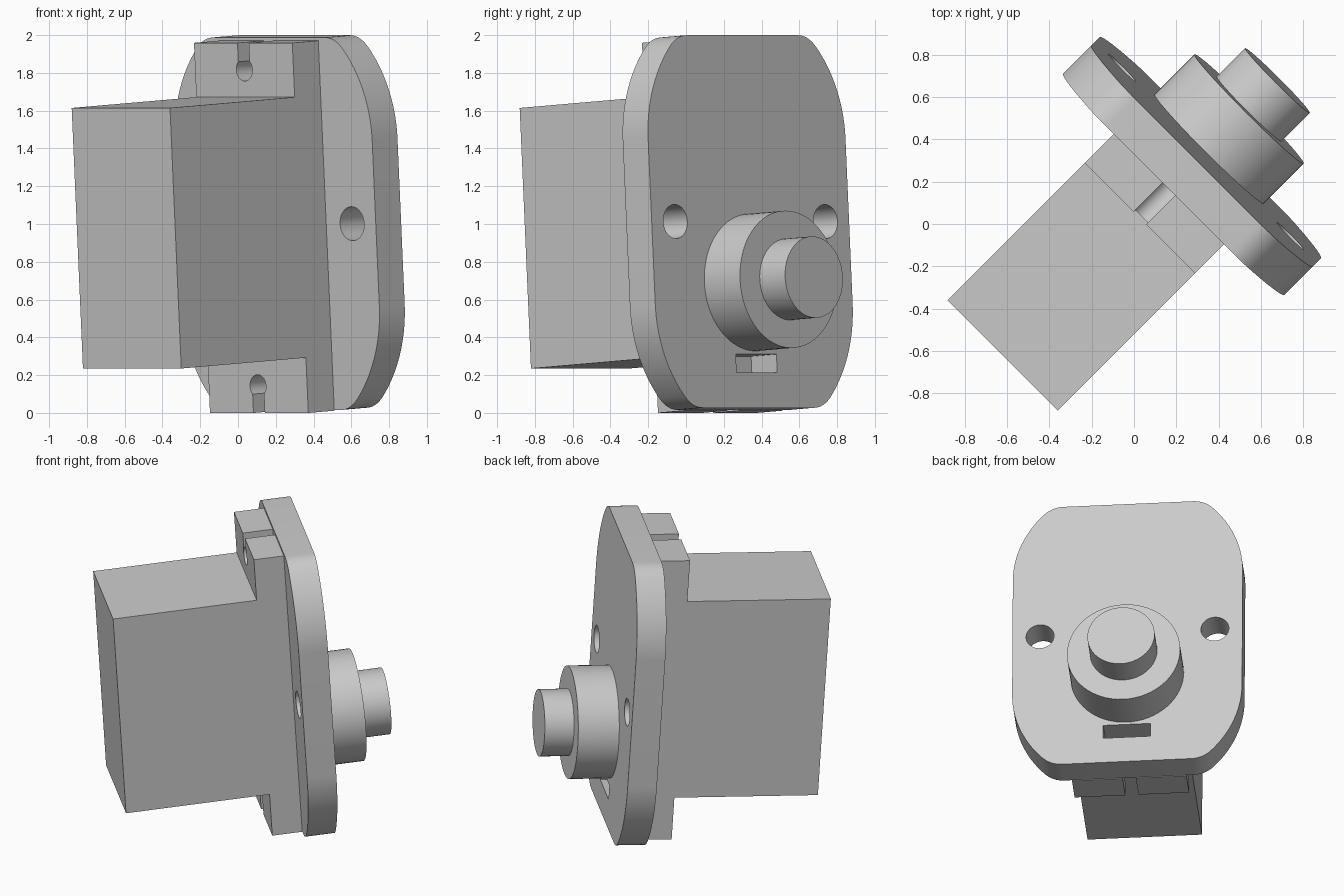
import bpy, bmesh
from math import sin, cos, pi, radians
from mathutils import Matrix, Vector

cube = bpy.data.objects.get("Cube")
if cube:
    bpy.data.objects.remove(cube, do_unlink=True)

grey = bpy.data.materials.new("light_grey")
grey.use_nodes = True
grey.diffuse_color = (0.6, 0.6, 0.6, 1)
grey.node_tree.nodes["Principled BSDF"].inputs["Base Color"].default_value = (0.6, 0.6, 0.6, 1)

# Working frame: local z runs along the shaft, local y runs up the plate
TILT = radians(3.5)
side = Vector((-1, 1, 0)).normalized()
ahead = Vector((1, 1, 0)).normalized()
shaft = ahead * cos(TILT) + Vector((0, 0, sin(TILT)))
up = shaft.cross(side)
FRAME = Matrix((side, up, shaft)).transposed().to_4x4()


def arc(cx, cy, r, a0, a1, n):
    """Points on an arc, angles in degrees."""
    angles = [radians(a0 + (a1 - a0) * i / n) for i in range(n + 1)]
    return [(cx + r * cos(a), cy + r * sin(a)) for a in angles]


def circle(cx, cy, r, n=64):
    return arc(cx, cy, r, 0, 360, n)[:-1]


def rect(hw, y0, y1):
    return [(hw, y0), (hw, y1), (-hw, y1), (-hw, y0)]


def turned(points, cy):
    """Half outline plus its copy turned half way round (0, cy)."""
    return points + [(-x, 2 * cy - y) for x, y in points]


def slab(name, loops, z0, z1):
    """Extrude an outline, with any inner loops as through holes."""
    curve = bpy.data.curves.new(name, "CURVE")
    curve.dimensions = "2D"
    curve.fill_mode = "BOTH"
    curve.extrude = (z1 - z0) / 2
    for loop in loops:
        spline = curve.splines.new("POLY")
        spline.points.add(len(loop) - 1)
        for point, (x, y) in zip(spline.points, loop):
            point.co = (x, y, 0, 1)
        spline.use_cyclic_u = True
    temp = bpy.data.objects.new(name + "_outline", curve)
    bpy.context.collection.objects.link(temp)
    bpy.context.view_layer.update()
    graph = bpy.context.evaluated_depsgraph_get()
    mesh = bpy.data.meshes.new_from_object(temp.evaluated_get(graph))
    bpy.data.objects.remove(temp, do_unlink=True)
    bpy.data.curves.remove(curve)

    bm = bmesh.new()
    bm.from_mesh(mesh)
    bmesh.ops.remove_doubles(bm, verts=bm.verts, dist=1e-5)
    bmesh.ops.transform(bm, verts=bm.verts,
                        matrix=FRAME @ Matrix.Translation((0, 0, (z0 + z1) / 2)))
    bmesh.ops.recalc_face_normals(bm, faces=bm.faces)
    bm.to_mesh(mesh)
    bm.free()
    mesh.name = name
    mesh.materials.clear()
    mesh.materials.append(grey)
    obj = bpy.data.objects.new(name, mesh)
    bpy.context.collection.objects.link(obj)
    bpy.ops.object.select_all(action="DESELECT")
    obj.select_set(True)
    bpy.context.view_layer.objects.active = obj
    bpy.ops.object.shade_smooth_by_angle(angle=radians(30))
    return obj


BACK, EAR, SEAT, FACE = -0.777, 0.158, 0.353, 0.543

# Motor housing
slab("motor_housing", [rect(0.368, 0.283, 1.665)], BACK, EAR)

# Mounting flange with a keyhole notch at each end
MID, HALF = 0.9715, 0.9815
top = MID + HALF
notch = arc(0, MID + 0.839, 0.06, 45, -225, 32)
half = [(0.368, top), (0.0425, top)] + notch + [(-0.0425, top), (-0.368, top)]
slab("mounting_flange", [turned(half, MID)], EAR, SEAT)

# Face plate: wide side arcs, small corner fillets, two bolt holes and a slot
CENTRE, TOP = 0.982, 1.97
shoulder = arc(0.019, 1.42, 0.72, 0, 43, 20)
start, ctrl, end = Vector(shoulder[-1]), Vector((0.49, TOP)), Vector((0.415, TOP))
fillet = []
for i in range(1, 9):
    t = i / 8
    fillet.append(tuple(start * (1 - t) ** 2 + ctrl * 2 * t * (1 - t) + end * t * t))
quarter = shoulder + fillet
half = quarter + [(-x, y) for x, y in reversed(quarter)]
holes = [circle(s * 0.562, CENTRE, 0.09, 48) for s in (1, -1)]
slab("face_plate", [turned(half, CENTRE)] + holes + [rect(0.152, 0.18, 0.278)], SEAT, FACE)

# Stepped output shaft
slab("shaft_boss", [circle(0, 0.659, 0.364)], FACE, 0.81)
slab("output_shaft", [circle(0, 0.659, 0.216)], 0.81, 1.0)
